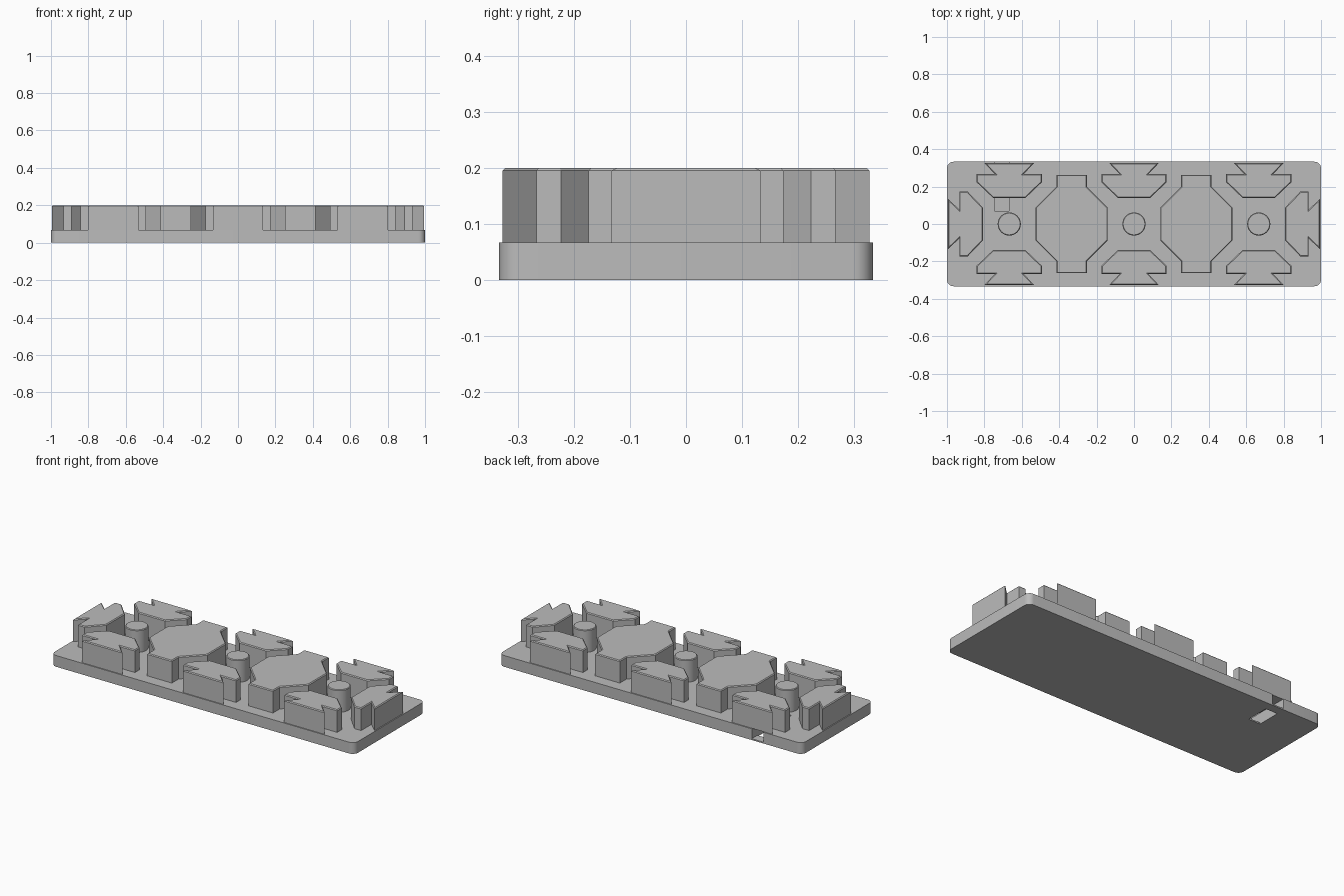
import bpy
import bmesh
import math
from mathutils import Matrix, Vector

if "Cube" in bpy.data.objects:
    bpy.data.objects.remove(bpy.data.objects["Cube"], do_unlink=True)

PLATE_TOP = 0.067
TOP = 0.2
CELL = 0.667

grey = bpy.data.materials.new("plain_grey")
grey.use_nodes = True
colour = (0.5, 0.5, 0.5, 1)
grey.diffuse_color = colour
grey.node_tree.nodes["Principled BSDF"].inputs["Base Color"].default_value = colour


def prism(name, outline, z0, z1, bevel=0.0):
    """Extrude a flat outline, optionally chamfering its upper rim."""
    bm = bmesh.new()
    base = bm.faces.new([bm.verts.new((x, y, z0)) for x, y in outline])
    ext = bmesh.ops.extrude_face_region(bm, geom=[base])
    raised = [v for v in ext["geom"] if isinstance(v, bmesh.types.BMVert)]
    bmesh.ops.translate(bm, verts=raised, vec=(0, 0, z1 - z0))
    bmesh.ops.recalc_face_normals(bm, faces=bm.faces)
    if bevel:
        rim = [e for e in bm.edges if all(v.co.z > z1 - 1e-5 for v in e.verts)]
        bmesh.ops.bevel(bm, geom=rim, offset=bevel, segments=1, affect='EDGES')
    mesh = bpy.data.meshes.new(name)
    bm.to_mesh(mesh)
    bm.free()
    mesh.materials.append(grey)
    obj = bpy.data.objects.new(name, mesh)
    bpy.context.collection.objects.link(obj)
    return obj


def mirrored(half):
    """Close a right-hand half outline across x = 0."""
    return half + [(-x, y) for x, y in reversed(half)]


def arc(cx, cy, r, start, sweep, steps):
    return [(cx + r * math.cos(start + sweep * i / steps),
             cy + r * math.sin(start + sweep * i / steps)) for i in range(steps + 1)]


def rectangle(x0, x1, y0, y1):
    return [(x0, y0), (x1, y0), (x1, y1), (x0, y1)]


# Base plate with rounded corners
r = 0.035
corners = [(1, 1), (-1, 1), (-1, -1), (1, -1)]
outline = []
for i, (sx, sy) in enumerate(corners):
    outline += arc(sx * (1 - r), sy * (0.333 - r), r, i * math.pi / 2, math.pi / 2, 6)
plate = prism("base_plate", outline, 0, PLATE_TOP)

# Channel under one rear block, with an opening through the floor
cutters = [prism("channel_cutter", rectangle(-0.745, -0.667, 0.07, 0.4), 0.008, 0.1),
           prism("opening_cutter", rectangle(-0.745, -0.667, 0.14, 0.28), -0.05, 0.05)]
for cutter in cutters:
    cut = plate.modifiers.new(cutter.name, 'BOOLEAN')
    cut.operation = 'DIFFERENCE'
    cut.solver = 'EXACT'
    cut.object = cutter
bpy.context.view_layer.update()
carved = bpy.data.meshes.new_from_object(
    plate.evaluated_get(bpy.context.evaluated_depsgraph_get()))
plate.modifiers.clear()
plate.data = carved
for cutter in cutters:
    bpy.data.objects.remove(cutter, do_unlink=True)

# Dovetail blocks around the three pegs, and one at each end
dovetail = mirrored([(0.087, 0.14), (0.174, 0.223), (0.174, 0.267),
                     (0.077, 0.267), (0.134, 0.327)])


def dovetail_block(name, cx, angle):
    turn = Matrix.Rotation(angle, 3, 'Z')
    points = [turn @ Vector((x, y, 0)) for x, y in dovetail]
    prism(name, [(p.x + cx, p.y) for p in points], PLATE_TOP, TOP, 0.005)


for label, cx in (("right", -CELL), ("middle", 0), ("left", CELL)):
    dovetail_block(label + "_rear_block", cx, 0)
    dovetail_block(label + "_front_block", cx, math.pi)
    prism(label + "_peg", arc(cx, 0, 0.062, 0, math.tau, 32)[:-1], PLATE_TOP, TOP, 0.004)
dovetail_block("left_end_block", CELL, -math.pi / 2)
dovetail_block("right_end_block", -CELL, math.pi / 2)

# Large bridging blocks between the pegs
bridge = mirrored([(0.081, -0.263), (0.081, -0.2), (0.193, -0.088),
                   (0.193, 0.088), (0.081, 0.2), (0.081, 0.263)])
for label, cx in (("right", -CELL / 2), ("left", CELL / 2)):
    prism(label + "_bridge_block", [(x + cx, y) for x, y in bridge], PLATE_TOP, TOP, 0.005)

# Smooth the round surfaces while keeping hard edges
bpy.ops.object.select_all(action='DESELECT')
for obj in bpy.context.collection.objects:
    if obj.type == 'MESH' and ("peg" in obj.name or obj is plate):
        obj.select_set(True)
        bpy.context.view_layer.objects.active = obj
bpy.ops.object.shade_smooth_by_angle(angle=math.radians(30))
